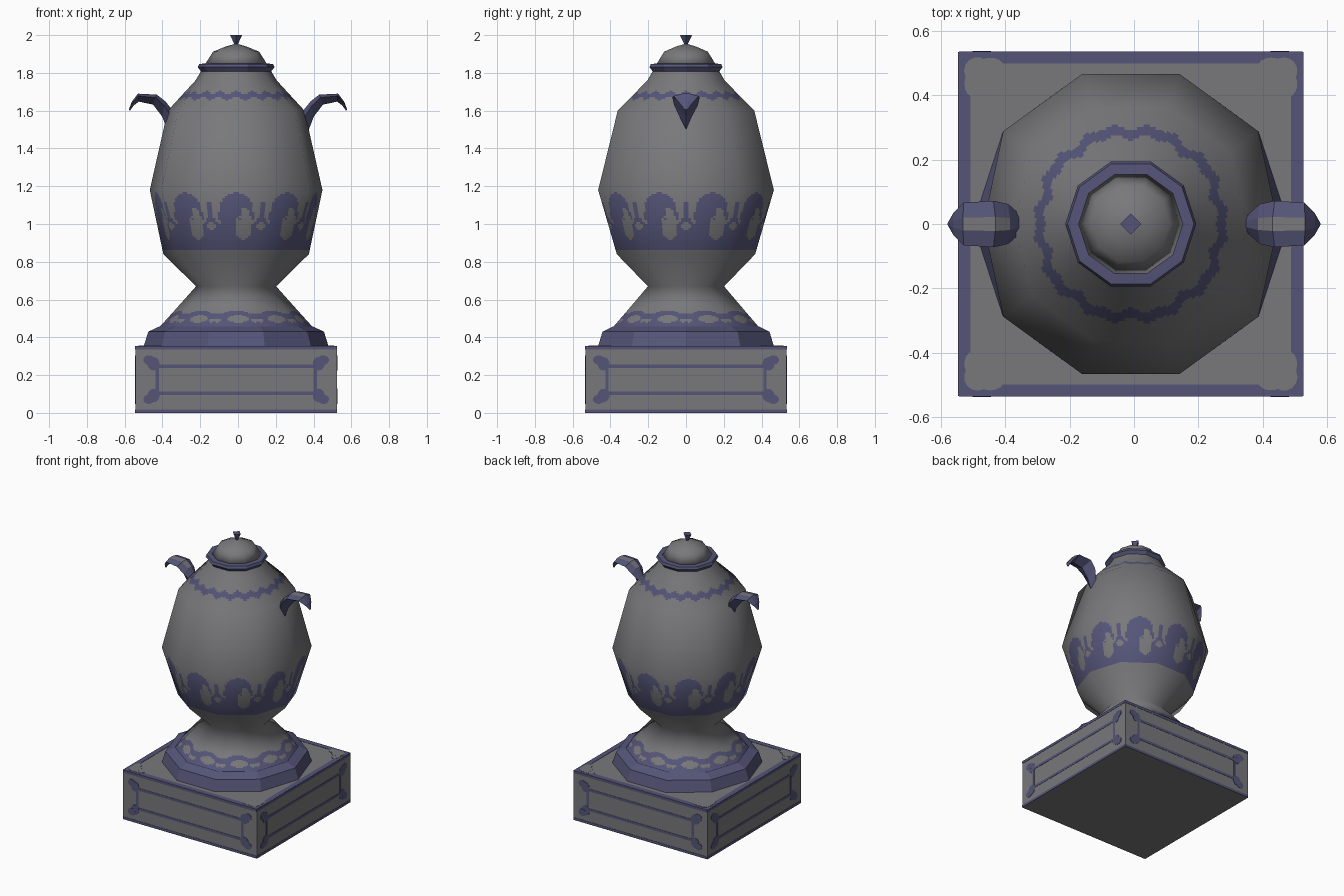
import bpy, bmesh, math
from mathutils import Matrix, Vector

if "Cube" in bpy.data.objects:
    bpy.data.objects.remove(bpy.data.objects["Cube"])

CX = -0.01   # the urn and plinth sit slightly left of the handles' centre
N = 10       # sides of the urn


def material(name, rgb):
    m = bpy.data.materials.new(name)
    m.diffuse_color = (*rgb, 1)
    m.use_nodes = True
    m.node_tree.nodes["Principled BSDF"].inputs["Base Color"].default_value = m.diffuse_color
    return m


GREY = material("grey stone", (0.19, 0.19, 0.20))
BLUE = material("dusky blue", (0.09, 0.09, 0.19))


def finish(bm, name, mats, recalc=True):
    if recalc:
        bmesh.ops.recalc_face_normals(bm, faces=bm.faces)
    me = bpy.data.meshes.new(name)
    bm.to_mesh(me)
    bm.free()
    for m in mats:
        me.materials.append(m)
    ob = bpy.data.objects.new(name, me)
    bpy.context.collection.objects.link(ob)
    return ob


def lathe(name, profile, mat, sides=N):
    """Capped solid of revolution from (radius, z) pairs."""
    bm = bmesh.new()
    rings = [[bm.verts.new((CX + r * math.cos(math.tau * i / sides),
                            r * math.sin(math.tau * i / sides), z))
              for i in range(sides)] for r, z in profile]
    for a, b in zip(rings, rings[1:]):
        for i in range(sides):
            j = (i + 1) % sides
            bm.faces.new((a[i], a[j], b[j], b[i]))
    bm.faces.new(rings[0][::-1])
    bm.faces.new(rings[-1])
    return finish(bm, name, [mat])


def box(bm, mat, centre, size, index=0):
    m = mat @ Matrix.Translation(centre) @ Matrix.Diagonal((*size, 1))
    for v in bmesh.ops.create_cube(bm, size=1, matrix=m)["verts"]:
        for f in v.link_faces:
            f.material_index = index


def disc(bm, mat, centre, rx, ry, depth, index=0):
    m = mat @ Matrix.Translation(centre) @ Matrix.Diagonal((rx, ry, depth, 1))
    for v in bmesh.ops.create_cone(bm, cap_ends=True, segments=14, radius1=1,
                                   radius2=1, depth=1, matrix=m)["verts"]:
        for f in v.link_faces:
            f.material_index = index


# Plinth block
H, TOP = 0.533, 0.353
base = Matrix.Translation((CX, 0, 0))
bm = bmesh.new()
box(bm, base, (0, 0, TOP / 2), (2 * H, 2 * H, TOP))
finish(bm, "plinth", [GREY])

# Painted trim on the plinth: borders, panel frame and corner lobes
bm = bmesh.new()
for k in range(4):
    turn = base @ Matrix.Rotation(k * math.pi / 2, 4, 'Z')
    box(bm, turn, (0, -H, 0.345), (2 * H, 0.004, 0.018))
    box(bm, turn, (0, -H, 0.009), (2 * H, 0.004, 0.018))
    box(bm, turn, (0, -H + 0.018, TOP), (2 * H, 0.036, 0.004))
    for z in (0.247, 0.105):
        box(bm, turn, (0, -H, z), (0.82, 0.004, 0.018))
    side = turn @ Matrix.Rotation(math.pi / 2, 4, 'X')
    for s in (-1, 1):
        box(bm, turn, (s * 0.418, -H, 0.176), (0.018, 0.004, 0.15))
        for z, dz in ((0.26, 0.02), (0.092, -0.02)):
            disc(bm, side, (s * 0.437, z, H), 0.032, 0.036, 0.005)
            disc(bm, side, (s * 0.462, z + dz, H), 0.03, 0.025, 0.006)
    disc(bm, turn, (0.475, 0.475, TOP + 0.001), 0.042, 0.042, 0.006, 1)
    disc(bm, turn, (0.435, 0.49, TOP + 0.001), 0.04, 0.026, 0.005, 1)
    disc(bm, turn, (0.49, 0.435, TOP + 0.001), 0.026, 0.04, 0.005, 1)
finish(bm, "plinth_trim", [BLUE, GREY])

# Foot ring
lathe("foot_ring", [(0.49, 0.35), (0.465, 0.43), (0.405, 0.458)], BLUE)


# Painted pattern of the urn: u runs over one side (-1..1), z is height
def in_ellipse(u, v, cu, cv, ru, rv):
    return ((u - cu) / ru) ** 2 + ((v - cv) / rv) ** 2 < 1


def painted(u, z):
    if z < 0.54:                                   # foot band with blobs
        v = (z - 0.455) / 0.085
        return (v < 0.92 + 0.12 * math.cos(math.pi * u)
                and not in_ellipse(u, v, 0.1, 0.5, 0.5, 0.22)
                and not in_ellipse(abs(u), v, 0.85, 0.4, 0.14, 0.14))
    if 0.865 < z < 1.165:                          # band of curling hooks
        v = (z - 0.865) / 0.3
        if in_ellipse(u, v, 0.3, 0.42, 0.33, 0.26) and not in_ellipse(u, v, 0.22, 0.66, 0.22, 0.14):
            return False
        if in_ellipse(abs(u), v, 0.95, 0.42, 0.12, 0.07):
            return False
        if v < 0.5 + 0.08 * math.cos(2 * math.pi * u):
            return True
        arch = in_ellipse(u, v, 0, 0.6, 0.66, 0.4)
        return (arch and not in_ellipse(u, v, 0.34, 0.5, 0.2, 0.24)) or (abs(u) > 0.9 and v < 0.85)
    if 1.6 < z < 1.76:                             # shoulder garland
        return abs(z - 1.68 - 0.010 * math.cos(2 * math.pi * u)) < 0.014
    return False


# Urn body: ten-sided rings (z, radius, radius at the handle corners, rows)
RINGS = [(0.455, 0.405, 0.405, 12), (0.54, 0.328, 0.328, 2), (0.67, 0.212, 0.212, 3),
         (0.84, 0.385, 0.385, 32), (1.18, 0.489, 0.457, 4), (1.60, 0.38, 0.362, 18),
         (1.76, 0.215, 0.215, 2), (1.81, 0.185, 0.185, 0)]
SUB = 20


def corner(ring, j):
    r = ring[2] if j % 5 == 0 else ring[1]
    a = math.tau * j / N
    return Vector((CX + r * math.cos(a), r * math.sin(a), ring[0]))


def slope(i):
    """Averaged outward profile direction at ring i."""
    total = Vector((0, 0))
    for a, b in zip(RINGS[max(i - 1, 0):i + 1], RINGS[max(i, 0):i + 2] if i == 0 else RINGS[i:i + 2]):
        if a is not b:
            total += Vector((b[0] - a[0], a[1] - b[1])).normalized()
    if total.length == 0:
        a, b = RINGS[0], RINGS[1]
        total = Vector((b[0] - a[0], a[1] - b[1]))
    if 0 < i < len(RINGS) - 1:
        a, b = RINGS[i], RINGS[i + 1]
        total += Vector((b[0] - a[0], a[1] - b[1])).normalized()
    return total.normalized()


bm = bmesh.new()
rows, normals = [], []
for i, (lo, hi) in enumerate(zip(RINGS, RINGS[1:])):
    last = i == len(RINGS) - 2
    for k in range(lo[3] + last):
        t = k / lo[3]
        s = slope(i).lerp(slope(i + 1), t).normalized()
        row = []
        for c in range(N * SUB):
            j, w = c // SUB, (c % SUB) / SUB
            p = corner(lo, j).lerp(corner(lo, j + 1), w)
            q = corner(hi, j).lerp(corner(hi, j + 1), w)
            row.append(bm.verts.new(p.lerp(q, t)))
            a = math.tau * c / (N * SUB)
            normals.append((s.x * math.cos(a), s.x * math.sin(a), s.y))
        rows.append(row)
for a, b in zip(rows, rows[1:]):
    for c in range(N * SUB):
        d = (c + 1) % (N * SUB)
        f = bm.faces.new((a[c], a[d], b[d], b[c]))
        f.smooth = True
        u = 2 * ((c % SUB) + 0.5) / SUB - 1
        f.material_index = int(painted(u, (a[c].co.z + b[c].co.z) / 2))
body = finish(bm, "urn_body", [GREY, BLUE], recalc=False)
body.data.normals_split_custom_set_from_vertices(normals)

# Rim, domed lid and finial
lathe("lid_rim", [(0.182, 1.803), (0.203, 1.83), (0.196, 1.847), (0.16, 1.85)], BLUE)
lid = lathe("lid", [(0.168, 1.84), (0.122, 1.912), (0.06, 1.938), (0.012, 1.952)], GREY)
lid.data.shade_smooth()
lathe("finial", [(0.006, 1.945), (0.032, 2.0)], BLUE, sides=4)

# Leaf-shaped handles: (top x, top z, bottom x, bottom z, half width)
STATIONS = [(0.345, 1.60, 0.375, 1.50, 0.03), (0.385, 1.65, 0.402, 1.57, 0.062),
            (0.43, 1.685, 0.45, 1.632, 0.072), (0.53, 1.69, 0.525, 1.648, 0.066),
            (0.562, 1.648, 0.552, 1.628, 0.036), (0.578, 1.605, 0.572, 1.60, 0.006)]
for s, name in ((-1, "handle_left"), (1, "handle_right")):
    bm = bmesh.new()
    loops = []
    for xt, zt, xb, zb, w in STATIONS:
        top, bot = Vector((s * xt, 0, zt)), Vector((s * xb, 0, zb))
        mid = bot.lerp(top, 0.7)
        pts = [top + Vector((0, 0.3 * w, 0)), mid + Vector((0, w, 0)), bot,
               mid - Vector((0, w, 0)), top - Vector((0, 0.3 * w, 0))]
        loops.append([bm.verts.new(p) for p in pts])
    for n, (a, b) in enumerate(zip(loops, loops[1:])):
        for i in range(5):
            j = (i + 1) % 5
            f = bm.faces.new((a[i], a[j], b[j], b[i]))
            f.material_index = int(i == 4 and n in (1, 2))   # grey central vein
    bm.faces.new(loops[0])
    bm.faces.new(loops[-1])
    finish(bm, name, [BLUE, GREY])
